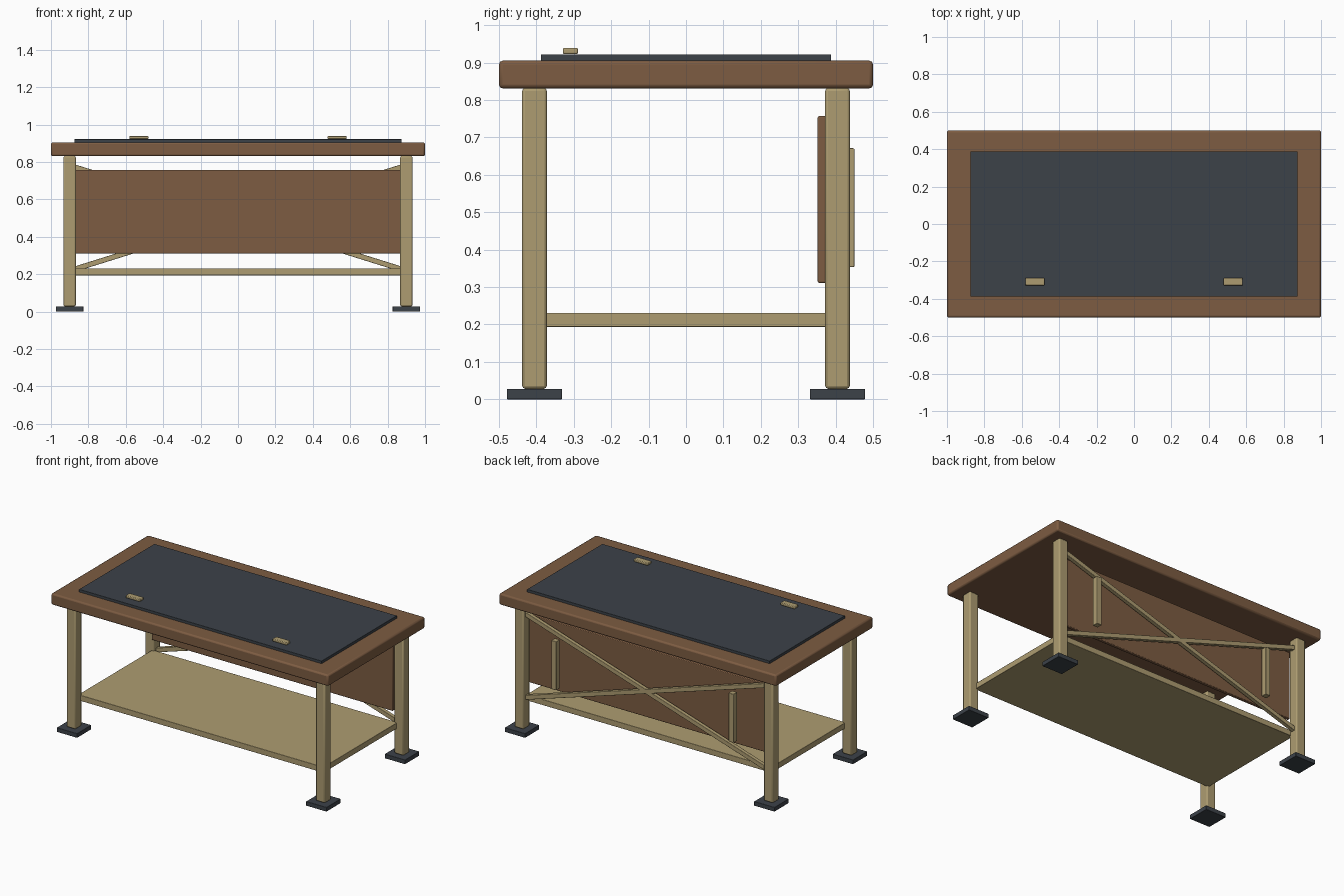
import bpy
import math

cube = bpy.data.objects.get("Cube")
if cube:
    bpy.data.objects.remove(cube, do_unlink=True)


def material(name, rgb):
    mat = bpy.data.materials.new(name)
    mat.use_nodes = True
    mat.diffuse_color = (*rgb, 1)
    bsdf = next(n for n in mat.node_tree.nodes if n.type == 'BSDF_PRINCIPLED')
    bsdf.inputs["Base Color"].default_value = (*rgb, 1)
    return mat


brown = material("brown wood", (0.205, 0.107, 0.054))
tan = material("pale wood", (0.42, 0.335, 0.165))
slate = material("dark slate", (0.045, 0.054, 0.066))


def box(name, center, size, mat, bevel=0.0, tilt=0.0):
    """Box with rounded edges, optionally tilted about the y axis."""
    bpy.ops.mesh.primitive_cube_add(size=1, location=center)
    obj = bpy.context.object
    obj.name = name
    obj.scale = size
    bpy.ops.object.transform_apply(location=False, rotation=False, scale=True)
    obj.rotation_euler.y = tilt
    obj.data.materials.append(mat)
    if bevel:
        mod = obj.modifiers.new("rounded edges", 'BEVEL')
        mod.width = bevel
        mod.segments = 2
        bpy.ops.object.shade_smooth_by_angle(angle=math.radians(30))
    return obj


# Table top and inlaid work mat
box("table_top", (0, 0, 0.868), (2, 1, 0.074), brown, 0.01)
box("work_mat", (0, 0, 0.913), (1.75, 0.776, 0.018), slate, 0.001)

# Legs with foot pads
for side, sx in (("left", 1), ("right", -1)):
    for end, sy in (("front", -1), ("back", 1)):
        x, y = sx * 0.9, sy * 0.405
        box(f"{end}_{side}_leg", (x, y, 0.43), (0.066, 0.066, 0.804), tan, 0.008)
        box(f"{end}_{side}_foot", (x, y, 0.014), (0.147, 0.147, 0.028), slate, 0.002)

# Lower shelf and rear privacy panel
box("lower_shelf", (0, 0, 0.212), (1.77, 0.766, 0.037), tan, 0.002)
box("rear_panel", (0, 0.363, 0.534), (1.74, 0.022, 0.446), brown, 0.004)

# Crossed braces, rear uprights and mat clips
run, rise = 1.76, 0.55
for side, sx in (("left", 1), ("right", -1)):
    box(f"{side}_brace", (0, 0.405, 0.5), (math.hypot(run, rise), 0.025, 0.028),
        tan, 0.002, tilt=sx * math.atan2(rise, run))
    box(f"{side}_upright", (sx * 0.64, 0.431, 0.512), (0.036, 0.038, 0.318), tan, 0.003)
    box(f"{side}_clip", (sx * 0.53, -0.309, 0.931), (0.102, 0.04, 0.017), tan, 0.004)
